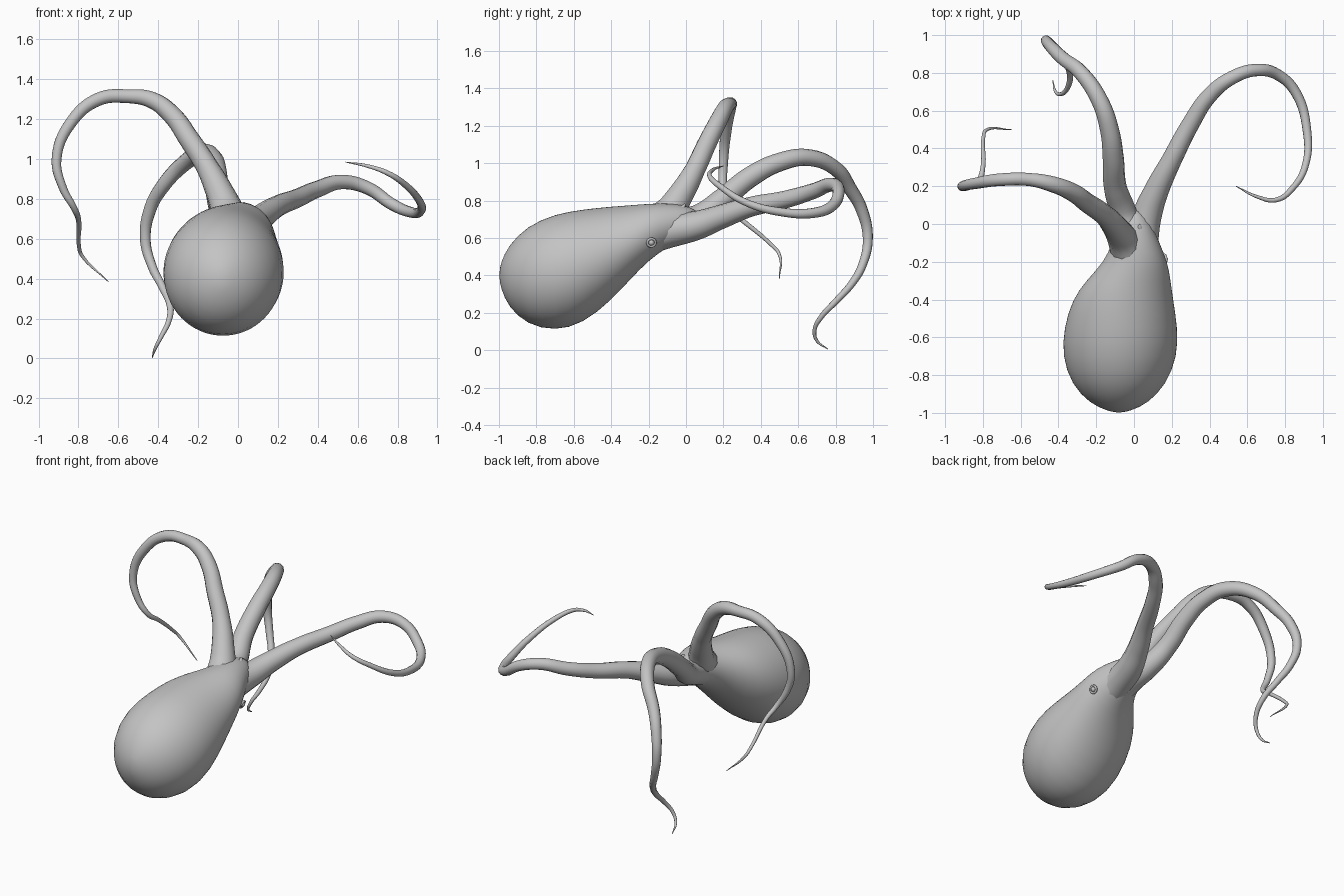
import bpy, bmesh, math
from mathutils import Vector

if "Cube" in bpy.data.objects:
    bpy.data.objects.remove(bpy.data.objects["Cube"], do_unlink=True)

# Single skin colour
skin = bpy.data.materials.new("grey skin")
skin.use_nodes = True
skin.diffuse_color = (0.55, 0.55, 0.55, 1)
skin.node_tree.nodes["Principled BSDF"].inputs["Base Color"].default_value = (0.55, 0.55, 0.55, 1)


def finish(obj, name):
    obj.name = name
    obj.data.materials.clear()
    obj.data.materials.append(skin)
    for p in obj.data.polygons:
        p.use_smooth = True
    return obj


# Body: elliptical rings along y (y, centre x, centre z, radius x, radius z)
RINGS = [(-0.99, -0.08, 0.40, 0.06, 0.07), (-0.95, -0.08, 0.395, 0.155, 0.165),
         (-0.85, -0.08, 0.40, 0.252, 0.265), (-0.70, -0.075, 0.415, 0.307, 0.315),
         (-0.55, -0.07, 0.447, 0.303, 0.307), (-0.40, -0.06, 0.517, 0.268, 0.252),
         (-0.30, -0.03, 0.575, 0.225, 0.20), (-0.20, 0.01, 0.632, 0.168, 0.152),
         (-0.10, 0.01, 0.668, 0.125, 0.118), (0.0, 0.0, 0.69, 0.095, 0.085),
         (0.06, 0.0, 0.70, 0.05, 0.045)]


def build_body(sides=32):
    bm = bmesh.new()
    loops = []
    for y, cx, cz, rx, rz in RINGS:
        loops.append([bm.verts.new((cx + rx * math.cos(2 * math.pi * i / sides), y,
                                    cz + rz * math.sin(2 * math.pi * i / sides)))
                      for i in range(sides)])
    for a, b in zip(loops, loops[1:]):
        for i in range(sides):
            j = (i + 1) % sides
            bm.faces.new((a[i], a[j], b[j], b[i]))
    for loop, tip in ((loops[0], (-0.08, -1.0, 0.40)), (loops[-1], (0, 0.08, 0.70))):
        pole = bm.verts.new(tip)
        for i in range(sides):
            bm.faces.new((loop[i], loop[(i + 1) % sides], pole))
    bmesh.ops.recalc_face_normals(bm, faces=bm.faces)
    mesh = bpy.data.meshes.new("body")
    bm.to_mesh(mesh)
    bm.free()
    obj = bpy.data.objects.new("body", mesh)
    bpy.context.collection.objects.link(obj)
    obj.modifiers.new("smooth", 'SUBSURF').levels = 1
    return finish(obj, "body")


# Tentacle: tapered tube through points (x, y, z, radius)
def build_tentacle(name, points):
    curve = bpy.data.curves.new(name, 'CURVE')
    curve.dimensions = '3D'
    curve.bevel_depth = 1.0
    curve.bevel_resolution = 4
    curve.resolution_u = 8
    curve.use_fill_caps = True
    spline = curve.splines.new('BEZIER')
    spline.bezier_points.add(len(points) - 1)
    for bp, (x, y, z, r) in zip(spline.bezier_points, points):
        bp.co = (x, y, z)
        bp.radius = r
        bp.handle_left_type = bp.handle_right_type = 'AUTO'
    obj = bpy.data.objects.new(name, curve)
    bpy.context.collection.objects.link(obj)
    bpy.ops.object.select_all(action='DESELECT')
    obj.select_set(True)
    bpy.context.view_layer.objects.active = obj
    bpy.ops.object.convert(target='MESH')
    return finish(bpy.context.view_layer.objects.active, name)


build_body()

# Right tentacle, arching high and dropping to a kinked tip
build_tentacle("right_tentacle", [
    (0.0, -0.25, 0.65, 0.10), (-0.04, -0.12, 0.71, 0.09), (-0.09, -0.03, 0.83, 0.07),
    (-0.16, 0.05, 0.97, 0.055), (-0.245, 0.11, 1.10, 0.052), (-0.33, 0.17, 1.22, 0.048),
    (-0.43, 0.21, 1.295, 0.043), (-0.55, 0.235, 1.315, 0.035), (-0.70, 0.235, 1.30, 0.034),
    (-0.84, 0.215, 1.18, 0.030), (-0.91, 0.20, 1.0, 0.025), (-0.88, 0.20, 0.86, 0.021),
    (-0.82, 0.23, 0.75, 0.016), (-0.80, 0.30, 0.695, 0.013), (-0.797, 0.46, 0.56, 0.010),
    (-0.785, 0.495, 0.52, 0.009), (-0.65, 0.50, 0.385, 0.002)])

# Back tentacle, arching rearward and down to the ground
build_tentacle("back_tentacle", [
    (0.0, -0.25, 0.61, 0.12), (-0.02, -0.08, 0.665, 0.095), (-0.06, 0.07, 0.71, 0.07),
    (-0.10, 0.20, 0.81, 0.06), (-0.11, 0.35, 0.93, 0.056), (-0.13, 0.50, 1.005, 0.05),
    (-0.18, 0.65, 1.03, 0.045), (-0.28, 0.80, 0.97, 0.04), (-0.38, 0.88, 0.86, 0.036),
    (-0.44, 0.94, 0.75, 0.032), (-0.465, 0.972, 0.60, 0.027), (-0.43, 0.945, 0.46, 0.023),
    (-0.38, 0.89, 0.36, 0.02), (-0.34, 0.80, 0.26, 0.017), (-0.35, 0.725, 0.18, 0.014),
    (-0.385, 0.688, 0.11, 0.011), (-0.415, 0.70, 0.05, 0.008), (-0.43, 0.76, 0.005, 0.002)])

# Left tentacle, sweeping out and looping forward
build_tentacle("left_tentacle", [
    (0.02, -0.25, 0.61, 0.11), (0.04, -0.08, 0.64, 0.09), (0.07, 0.05, 0.665, 0.078),
    (0.12, 0.18, 0.71, 0.065), (0.20, 0.34, 0.765, 0.053), (0.30, 0.53, 0.805, 0.047),
    (0.40, 0.68, 0.85, 0.042), (0.52, 0.775, 0.885, 0.037), (0.65, 0.815, 0.855, 0.033),
    (0.77, 0.785, 0.775, 0.030), (0.86, 0.69, 0.735, 0.027), (0.915, 0.50, 0.74, 0.023),
    (0.91, 0.32, 0.79, 0.019), (0.84, 0.19, 0.87, 0.016), (0.75, 0.127, 0.93, 0.013),
    (0.65, 0.145, 0.965, 0.009), (0.54, 0.20, 0.985, 0.002)])

# Eyes: small ball in a raised rim on each side of the head
for side, pos in (("left", (0.163, -0.185, 0.575)), ("right", (-0.132, -0.21, 0.69))):
    p = Vector(pos)
    out = (p - Vector((0.01, -0.2, 0.632))).normalized()
    bpy.ops.mesh.primitive_uv_sphere_add(segments=16, ring_count=8, radius=0.016, location=p)
    finish(bpy.context.object, side + "_eye")
    bpy.ops.mesh.primitive_torus_add(major_radius=0.022, minor_radius=0.007, major_segments=20,
                                     minor_segments=8, location=p,
                                     rotation=out.to_track_quat('Z', 'Y').to_euler())
    finish(bpy.context.object, side + "_eye_rim")

# Beak: small pointed cone between the tentacle roots
bpy.ops.mesh.primitive_cone_add(vertices=12, radius1=0.04, radius2=0.004, depth=0.09,
                                location=(0.03, -0.03, 0.745), rotation=(math.radians(-35), 0, 0))
finish(bpy.context.object, "beak")
